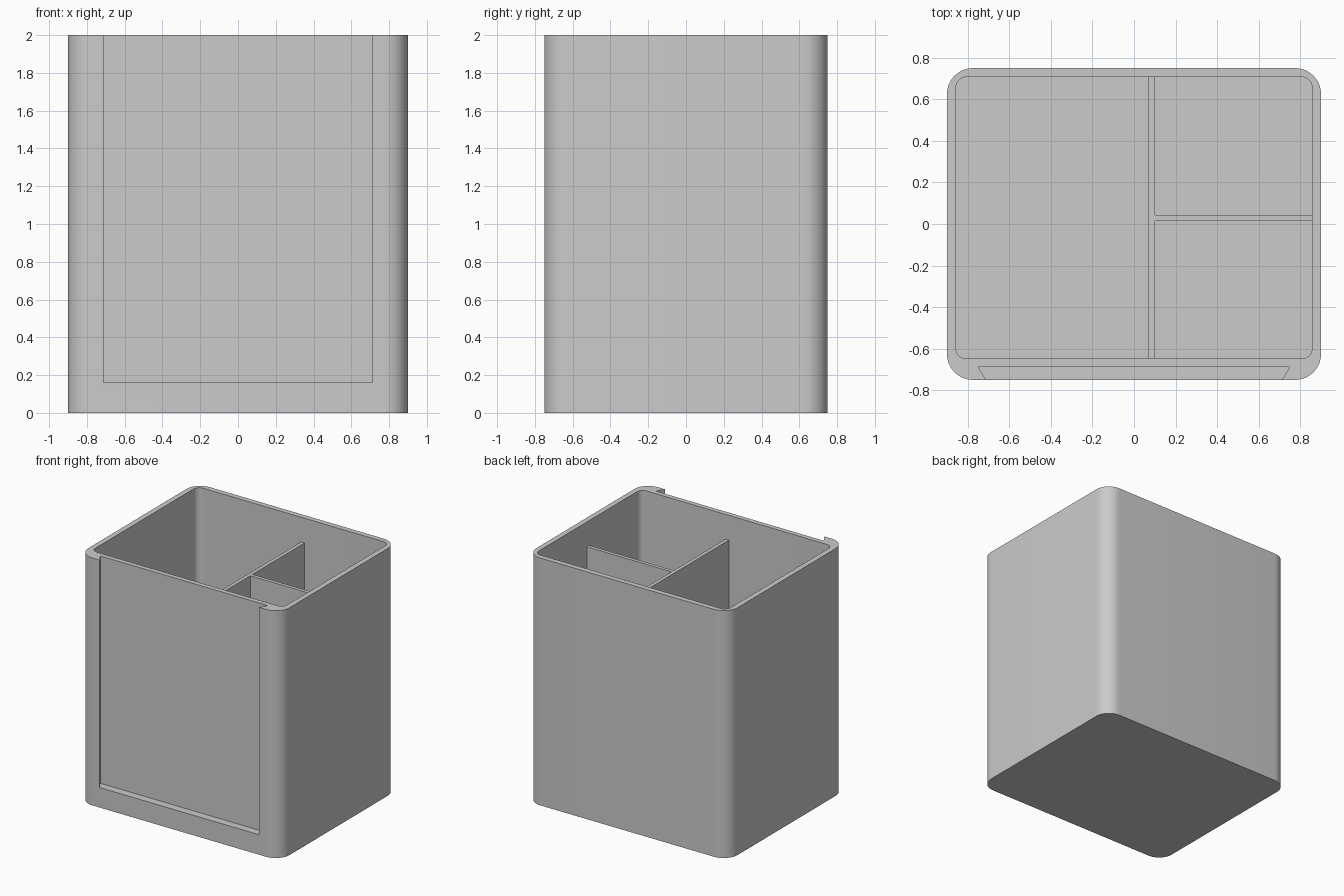
import bpy, bmesh
from math import sin, cos, radians

cube = bpy.data.objects.get("Cube")
if cube:
    bpy.data.objects.remove(cube, do_unlink=True)

# Single grey plastic
GREY = (0.6, 0.6, 0.6, 1.0)
grey = bpy.data.materials.new("grey_plastic")
grey.use_nodes = True
grey.diffuse_color = GREY
grey.node_tree.nodes["Principled BSDF"].inputs["Base Color"].default_value = GREY

HEIGHT = 2.0
WALL = 0.043
HALF_W, HALF_D = 0.9, 0.75
INNER_FRONT, INNER_BACK = -0.648, HALF_D - WALL
INNER_SIDE = HALF_W - WALL


def rounded_rect(x0, x1, y0, y1, r, steps=12):
    """Counter-clockwise outline with rounded corners."""
    centres = [(x1 - r, y1 - r), (x0 + r, y1 - r), (x0 + r, y0 + r), (x1 - r, y0 + r)]
    pts = []
    for i, (cx, cy) in enumerate(centres):
        for k in range(steps + 1):
            a = radians(90 * (i + k / steps))
            pts.append((cx + r * cos(a), cy + r * sin(a)))
    return pts


def prism(name, outline, z0, z1):
    """Extrude an outline upwards into a closed solid."""
    bm = bmesh.new()
    base = bm.faces.new([bm.verts.new((x, y, z0)) for x, y in outline])
    top = bmesh.ops.extrude_face_region(bm, geom=[base])["geom"]
    for v in top:
        if isinstance(v, bmesh.types.BMVert):
            v.co.z = z1
    bmesh.ops.recalc_face_normals(bm, faces=bm.faces)
    mesh = bpy.data.meshes.new(name)
    bm.to_mesh(mesh)
    bm.free()
    mesh.materials.append(grey)
    obj = bpy.data.objects.new(name, mesh)
    bpy.context.collection.objects.link(obj)
    return obj


def select_only(obj):
    bpy.ops.object.select_all(action="DESELECT")
    obj.select_set(True)
    bpy.context.view_layer.objects.active = obj


def cut(target, cutter):
    cutter.hide_render = True
    mod = target.modifiers.new("cut", "BOOLEAN")
    mod.operation = "DIFFERENCE"
    mod.solver = "EXACT"
    mod.object = cutter
    select_only(target)
    bpy.ops.object.modifier_apply(modifier=mod.name)
    bpy.data.objects.remove(cutter, do_unlink=True)


def box(name, x0, x1, y0, y1, z0, z1):
    return prism(name, [(x0, y0), (x1, y0), (x1, y1), (x0, y1)], z0, z1)


# Holder body with its hollow inside
body = prism("holder_body", rounded_rect(-HALF_W, HALF_W, -HALF_D, HALF_D, 0.125), 0, HEIGHT)
hollow = rounded_rect(-INNER_SIDE, INNER_SIDE, INNER_FRONT, INNER_BACK, 0.05)
cut(body, prism("hollow_cutter", hollow, WALL, HEIGHT + 0.2))

# Dovetail slot in the front, open at the top
slot_back = -0.687
slot = [(-0.682, -0.8), (0.682, -0.8), (0.75, slot_back), (-0.75, slot_back)]
cut(body, prism("slot_cutter", slot, 0.162, HEIGHT + 0.2))

# Dividers, set slightly into the walls and floor
SINK = 0.01
DIVIDER_TOP = 1.8
box("long_divider", 0.07, 0.1, INNER_FRONT - SINK, INNER_BACK + SINK,
    WALL - SINK, DIVIDER_TOP)
box("cross_divider", 0.1, INNER_SIDE + SINK, 0.014, 0.043, WALL - SINK, DIVIDER_TOP)

# Smooth corners, crisp edges
select_only(body)
bpy.ops.object.shade_smooth_by_angle(angle=radians(30))
